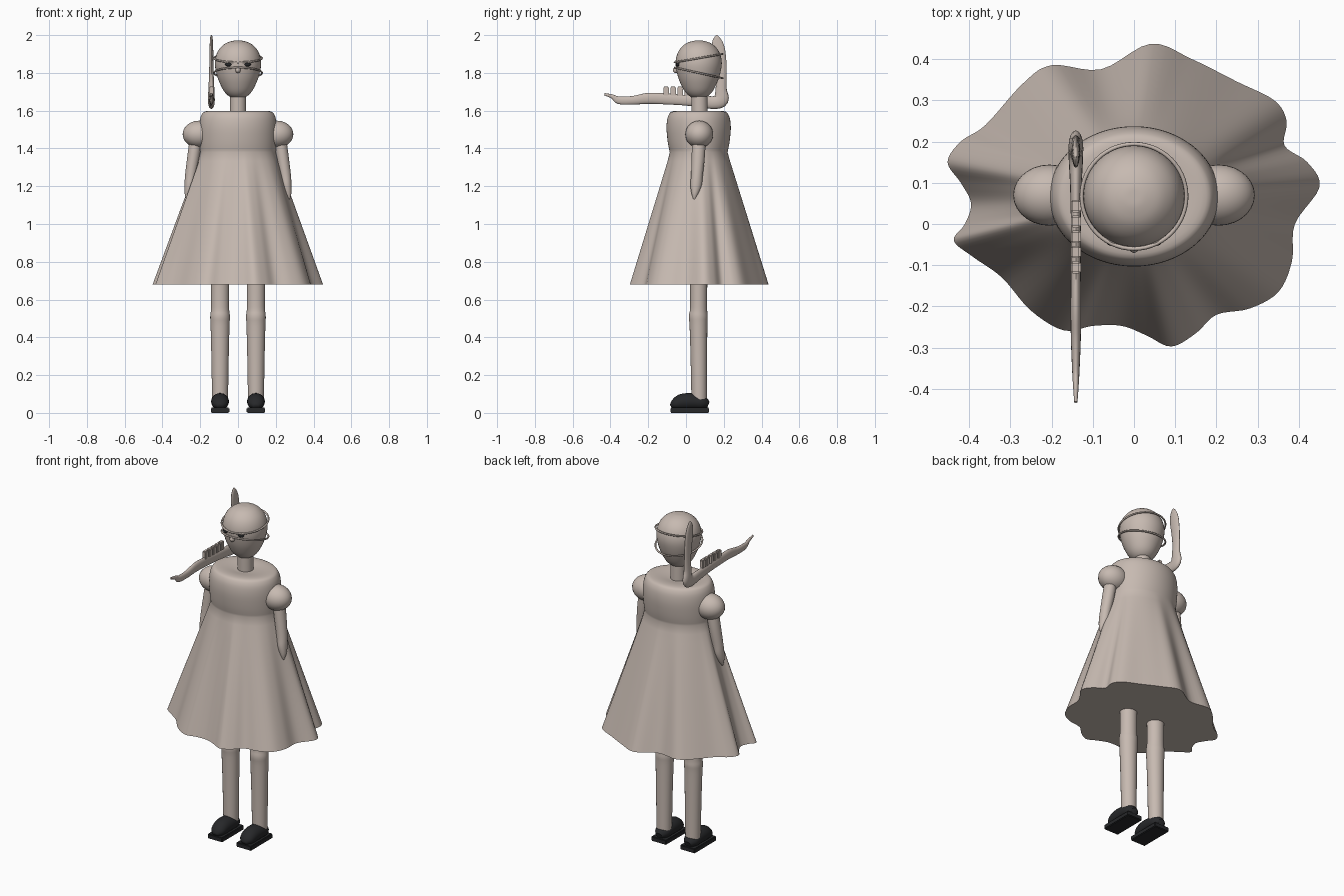
import bpy, bmesh
from math import sin, cos, pi, atan2, radians
from mathutils import Vector, Matrix

if "Cube" in bpy.data.objects:
    bpy.data.objects.remove(bpy.data.objects["Cube"])

CY = 0.067      # depth of the body axis
parts = []


def material(name, rgb):
    m = bpy.data.materials.new(name)
    m.use_nodes = True
    m.diffuse_color = (*rgb, 1)
    m.node_tree.nodes["Principled BSDF"].inputs["Base Color"].default_value = (*rgb, 1)
    return m


clay = material("warm clay", (0.57, 0.49, 0.44))
black = material("soft black", (0.02, 0.021, 0.023))


def finish(name, bm, mat):
    bmesh.ops.recalc_face_normals(bm, faces=bm.faces)
    mesh = bpy.data.meshes.new(name)
    bm.to_mesh(mesh)
    bm.free()
    mesh.materials.append(mat)
    ob = bpy.data.objects.new(name, mesh)
    bpy.context.collection.objects.link(ob)
    parts.append(ob)
    return ob


def spline(points, steps, closed=False):
    """Smooth curve through tuples of any length."""
    n, out = len(points), []
    get = lambda i: points[i % n] if closed else points[max(0, min(n - 1, i))]
    for i in range(n if closed else n - 1):
        for s in range(steps):
            t = s / steps
            out.append(tuple(
                b + t * (c - a) / 2 + t * t * (a - 2.5 * b + 2 * c - d / 2)
                + t ** 3 * (1.5 * (b - c) + (d - a) / 2)
                for a, b, c, d in zip(get(i - 1), get(i), get(i + 1), get(i + 2))))
    return out if closed else out + [points[-1]]


def loft(name, rings, mat):
    bm = bmesh.new()
    loops = [[bm.verts.new(p) for p in ring] for ring in rings]
    n = len(loops[0])
    for lo, hi in zip(loops, loops[1:]):
        for i in range(n):
            j = (i + 1) % n
            bm.faces.new((lo[i], lo[j], hi[j], hi[i]))
    bm.faces.new(loops[0])
    bm.faces.new(loops[-1])
    return finish(name, bm, mat)


def tube(name, path, mat=clay, sides=24, steps=4):
    """Path rows: x, y, z, half width along x, half width across."""
    rows = spline(path, steps)
    rings = []
    for i, (x, y, z, rx, rn) in enumerate(rows):
        a, b = rows[max(0, i - 1)], rows[min(len(rows) - 1, i + 1)]
        tangent = Vector((0, b[1] - a[1], b[2] - a[2])).normalized()
        across = tangent.cross(Vector((1, 0, 0)))
        rings.append([Vector((x + rx * cos(k * 2 * pi / sides), y, z))
                      + across * rn * sin(k * 2 * pi / sides) for k in range(sides)])
    return loft(name, rings, mat)


def ball(name, centre, size, mat=clay):
    bm = bmesh.new()
    bmesh.ops.create_uvsphere(bm, u_segments=28, v_segments=18, radius=1,
                              matrix=Matrix.Translation(centre) @ Matrix.Diagonal((*size, 1)))
    return finish(name, bm, mat)


def box(name, centre, size, mat=clay, bevel=0.004):
    bm = bmesh.new()
    bmesh.ops.create_cube(bm, size=1,
                          matrix=Matrix.Translation(centre) @ Matrix.Diagonal((*size, 1)))
    bmesh.ops.bevel(bm, geom=bm.edges[:], offset=bevel, segments=2, affect='EDGES')
    return finish(name, bm, mat)


# Dress: wavy hem blended into an oval bodice
hem = spline([(.45, .09), (.42, .15), (.365, .19), (.37, .25), (.34, .3), (.25, .345),
              (.14, .4), (.04, .437), (-.08, .375), (-.2, .385), (-.27, .34), (-.36, .24),
              (-.42, .2), (-.452, .15), (-.42, .1), (-.395, .05), (-.41, 0), (-.437, -.04),
              (-.39, -.08), (-.32, -.13), (-.25, -.21), (-.17, -.258), (-.1, -.247),
              (-.03, -.247), (.03, -.27), (.09, -.297), (.15, -.265), (.2, -.22),
              (.28, -.205), (.35, -.165), (.383, -.09), (.39, 0)], 5, closed=True)
angles = [atan2(y - CY, x) for x, y in hem]


def oval(rx, ry, z):
    ring = []
    for a in angles:
        r = 1 / ((cos(a) / rx) ** 2 + (sin(a) / ry) ** 2) ** 0.5
        ring.append(Vector((r * cos(a), CY + r * sin(a), z)))
    return ring


HEM_Z, WAIST_Z = 0.68, 1.38
rings = []
for k in range(15):
    t = k / 15
    top = oval(.198, .152, HEM_Z + t * (WAIST_Z - HEM_Z))
    rings.append([Vector((x, y, p.z)).lerp(p, t) for (x, y), p in zip(hem, top)])
bodice = [(.2, .153, WAIST_Z), (.204, .163, 1.43), (.206, .17, 1.5), (.202, .167, 1.55),
          (.192, .157, 1.58), (.175, .14, 1.596), (.13, .1, 1.598), (.05, .05, 1.59)]
rings += [oval(*row) for row in spline(bodice, 3)]
loft("dress", rings, clay)

# Head, neck and face
tube("neck", [(0, .072, 1.57, .043, .043), (0, .07, 1.73, .043, .043)])
profile = [(.012, 1.665), (.045, 1.675), (.072, 1.7), (.094, 1.74), (.111, 1.785),
           (.122, 1.84), (.118, 1.885), (.1, 1.925), (.068, 1.955), (.03, 1.969), (.003, 1.971)]
tube("head", [(0, CY, z, r, r) for r, z in profile], sides=40)
ball("nose", (0, -.052, 1.815), (.014, .018, .016))
for side, label in ((1, "left"), (-1, "right")):
    ball(label + "_eye", (side * .049, -.042, 1.845), (.019, .012, .011), black)
    ball(label + "_eyelid", (side * .049, -.038, 1.855), (.022, .013, .009))

# Tilted wire bands round the head
for name, front, back in (("upper_band", 1.856, 1.9), ("lower_band", 1.828, 1.772)):
    bm = bmesh.new()
    loops = []
    for i in range(56):
        a = i * 2 * pi / 56
        out = Vector((cos(a), sin(a), 0))
        mid = (front + back) / 2 + (back - front) / 2 * sin(a)
        loops.append([bm.verts.new(out * (.127 + .005 * cos(b)) + Vector((0, CY, mid + .005 * sin(b))))
                      for b in (k * pi / 4 for k in range(8))])
    for i in range(56):
        for k in range(8):
            u, v = loops[i], loops[(i + 1) % 56]
            bm.faces.new((u[k], v[k], v[(k + 1) % 8], u[(k + 1) % 8]))
    finish(name, bm, clay)

# Limbs, sleeves and shoes on both sides
for s, label in ((1, "left"), (-1, "right")):
    ball(label + "_sleeve", (s * .205, .07, 1.475), (.088, .074, .072))
    tube(label + "_arm", [(s * .222, .068, 1.45, .034, .036), (s * .235, .065, 1.36, .033, .035),
                          (s * .25, .058, 1.26, .03, .031), (s * .257, .053, 1.205, .026, .03),
                          (s * .264, .047, 1.16, .018, .018), (s * .27, .043, 1.13, .004, .004)])
    x = s * .095
    tube(label + "_leg", [(x, .067, .72, .049, .046), (x, .067, .56, .048, .045),
                          (x, .065, .51, .052, .05), (x, .066, .46, .05, .047),
                          (x, .068, .3, .046, .044), (x, .07, .06, .042, .041)])
    tube(label + "_shoe", [(x, -.08, .034, .015, .01), (x, -.06, .044, .038, .029),
                           (x, -.02, .058, .046, .043), (x, .04, .06, .047, .043),
                           (x, .09, .052, .043, .036), (x, .118, .042, .022, .018)], black)
    box(label + "_sole", (x, .02, .014), (.098, .205, .028), black)

# Thin bent instrument beside the head
X = -.141
outline = [(-.432, 1.687, .004, .006), (-.39, 1.675, .007, .011), (-.355, 1.655, .009, .02),
           (-.28, 1.655, .012, .023), (-.2, 1.665, .013, .029), (-.1, 1.662, .012, .029),
           (0, 1.655, .012, .028), (.09, 1.648, .014, .032), (.15, 1.643, .017, .034),
           (.186, 1.66, .018, .04), (.186, 1.71, .016, .03), (.187, 1.77, .013, .028),
           (.183, 1.84, .011, .032), (.172, 1.92, .01, .035), (.165, 1.965, .008, .027),
           (.163, 1.99, .006, .013), (.162, 2.0, .002, .003)]
tube("bent_instrument", [(X, y, z, rx, rn) for y, z, rx, rn in outline], sides=16)
for i in range(5):
    box(f"instrument_key_{i + 1}", (X, -.105 + i * .037, 1.702), (.024, .03, .05))

# Smooth shading with crisp hem and soles
for ob in parts:
    ob.select_set(True)
bpy.context.view_layer.objects.active = parts[0]
bpy.ops.object.shade_smooth_by_angle(angle=radians(50))
